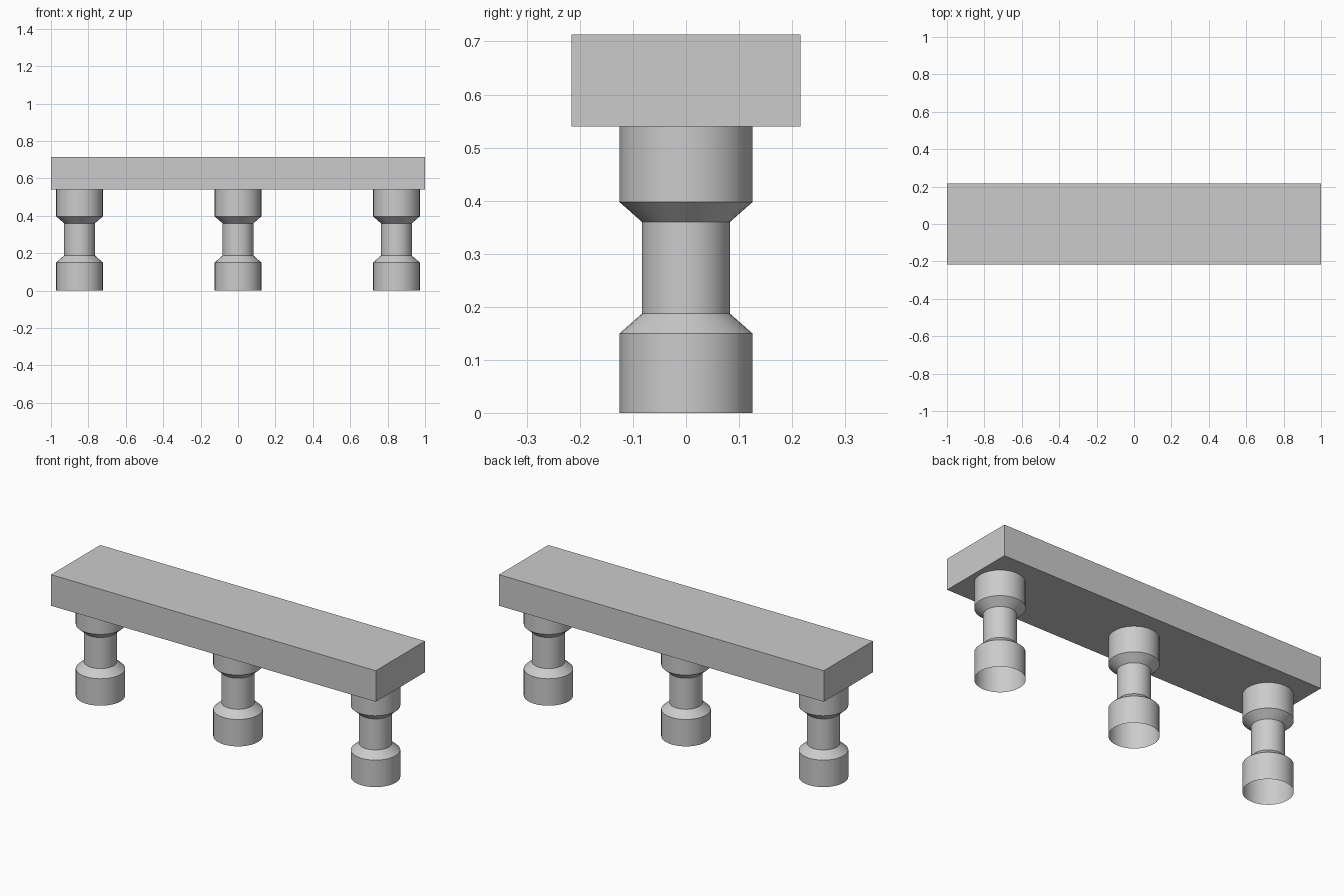
import bpy, bmesh, math

cube = bpy.data.objects.get("Cube")
if cube:
    bpy.data.objects.remove(cube, do_unlink=True)

stone = bpy.data.materials.new("grey stone")
stone.use_nodes = True
grey = (0.6, 0.6, 0.6, 1)
stone.diffuse_color = grey
stone.node_tree.nodes["Principled BSDF"].inputs["Base Color"].default_value = grey

SIDES = 32
BEAM_BOTTOM, BEAM_TOP = 0.54, 0.713


def add_object(name, bm):
    mesh = bpy.data.meshes.new(name)
    bm.to_mesh(mesh)
    bm.free()
    mesh.materials.append(stone)
    obj = bpy.data.objects.new(name, mesh)
    bpy.context.collection.objects.link(obj)
    return obj


# Cap beam
bm = bmesh.new()
bmesh.ops.create_cube(bm, size=1)
bmesh.ops.scale(bm, vec=(2, 0.432, BEAM_TOP - BEAM_BOTTOM), verts=bm.verts)
bmesh.ops.translate(bm, vec=(0, 0, (BEAM_TOP + BEAM_BOTTOM) / 2), verts=bm.verts)
add_object("cap_beam", bm)

# Waisted columns: profile of (radius, height), open at the foot
profile = [(0.125, 0), (0.125, 0.15), (0.083, 0.187),
           (0.083, 0.36), (0.125, 0.397), (0.125, BEAM_BOTTOM)]


def add_column(name, x):
    bm = bmesh.new()
    rings = [[bm.verts.new((r * math.cos(math.tau * i / SIDES),
                            r * math.sin(math.tau * i / SIDES), z))
              for i in range(SIDES)] for r, z in profile]
    for low, high in zip(rings, rings[1:]):
        for i in range(SIDES):
            j = (i + 1) % SIDES
            bm.faces.new((low[i], low[j], high[j], high[i]))
    obj = add_object(name, bm)
    obj.location.x = x
    bpy.ops.object.select_all(action='DESELECT')
    obj.select_set(True)
    bpy.context.view_layer.objects.active = obj
    bpy.ops.object.shade_smooth_by_angle(angle=math.radians(30))


for name, x in (("right_column", -0.847), ("middle_column", 0), ("left_column", 0.847)):
    add_column(name, x)
